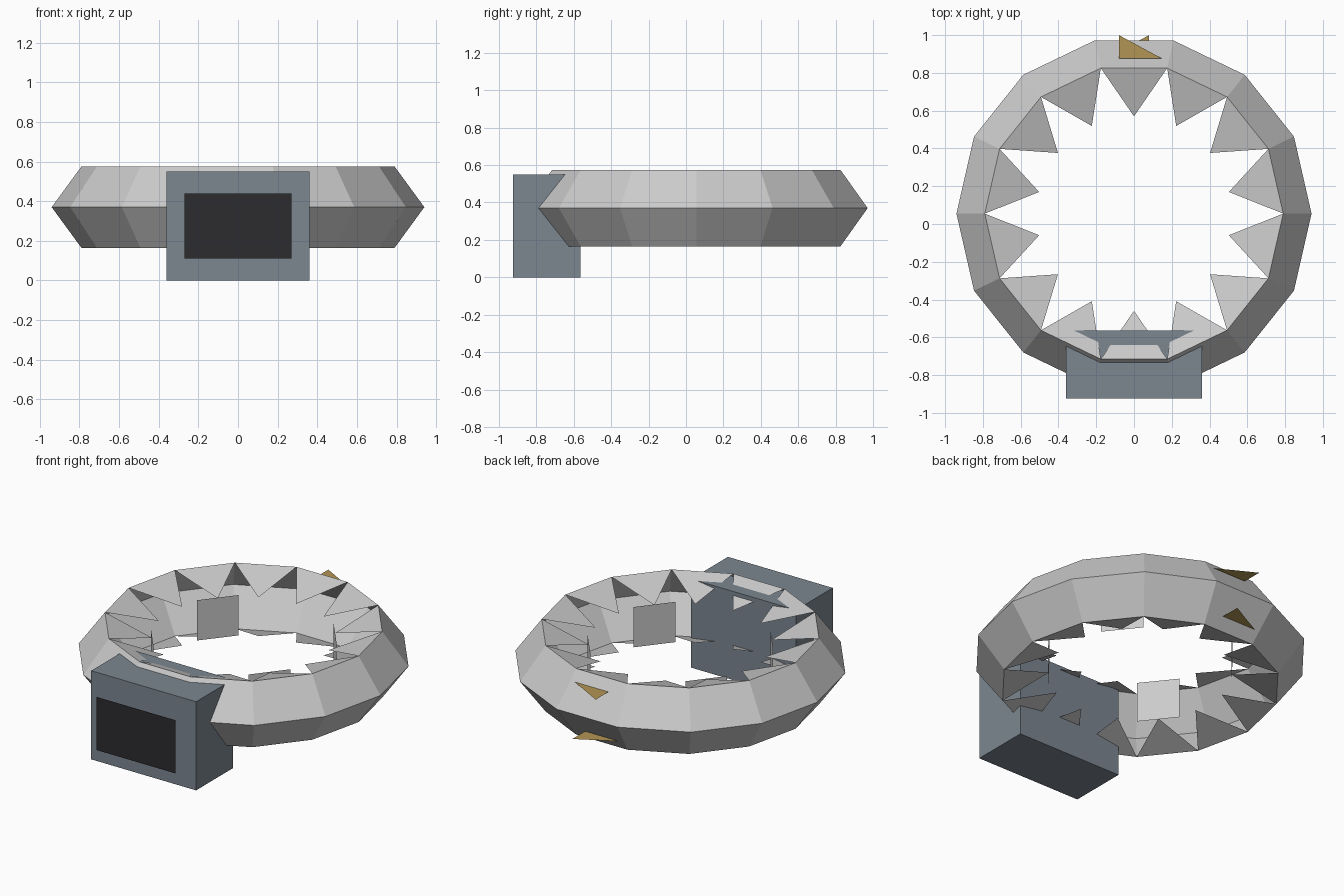
import bpy
from math import cos, sin, pi, radians

if "Cube" in bpy.data.objects:
    bpy.data.objects.remove(bpy.data.objects["Cube"])

CY, N, MID = 0.055, 14, 0.37   # ring centre in y, ring sides, ring mid height


def material(name, rgb):
    m = bpy.data.materials.new(name)
    m.diffuse_color = (*rgb, 1)
    m.use_nodes = True
    m.node_tree.nodes["Principled BSDF"].inputs["Base Color"].default_value = m.diffuse_color
    return m


def build(name, verts, faces, mat=None):
    me = bpy.data.meshes.new(name)
    me.from_pydata(verts, [], faces)
    me.update()
    ob = bpy.data.objects.new(name, me)
    bpy.context.collection.objects.link(ob)
    if mat:
        me.materials.append(mat)
    return ob


def polar(r, a, z):
    return (r * cos(a), CY + r * sin(a), z)


slate = material("slate", (0.20, 0.24, 0.28))
black = material("screen_black", (0.025, 0.025, 0.03))
gold = material("gold", (0.45, 0.30, 0.09))

# Ring shell, open on the inside
step = 2 * pi / N
profile = [(0.79, 0.165), (0.94, MID), (0.79, 0.575)]
verts = [polar(r, i * step, z) for i in range(N) for r, z in profile]
faces = []
for i in range(N):
    a, b = i * 3, (i + 1) % N * 3
    faces += [(a + k, b + k, b + k + 1, a + k + 1) for k in (0, 1)]
build("ring_shell", verts, faces)

# Triangular teeth along the upper and lower rims
for label, rim, tip in (("upper", 0.575, 0.49), ("lower", 0.165, 0.25)):
    verts, faces = [], []
    for i in range(N):
        n = len(verts)
        verts += [polar(0.79, i * step, rim), polar(0.79, (i + 1) * step, rim),
                  polar(0.515, (i + 0.5) * step, tip)]
        faces.append((n, n + 1, n + 2) if label == "upper" else (n + 2, n + 1, n))
    build(label + "_teeth", verts, faces)

# Four upright plates at the tooth tips
for k, i in enumerate((1, 5, 8, 12)):
    a = (i + 0.5) * step
    x, y, _ = polar(0.515, a, 0)
    dx, dy = -sin(a) * 0.122, cos(a) * 0.122
    lo, hi = MID - 0.125, MID + 0.125
    build(f"inner_plate_{k + 1}",
          [(x + dx, y + dy, lo), (x - dx, y - dy, lo),
           (x - dx, y - dy, hi), (x + dx, y + dy, hi)], [(0, 1, 2, 3)])

# Front box
bpy.ops.mesh.primitive_cube_add(size=1, location=(0, -0.745, 0.275))
box = bpy.context.object
box.name = "front_box"
box.scale = (0.72, 0.36, 0.55)
box.data.materials.append(slate)

# Display panel standing off the box front
build("display_panel", [(-0.27, -1, 0.11), (0.27, -1, 0.11),
                        (0.27, -1, 0.44), (-0.27, -1, 0.44)], [(0, 1, 2, 3)], black)

# Gold fins at the back, upper and lower, mirrored
for label, s, z in (("upper", 1, MID + 0.147), ("lower", -1, MID - 0.14)):
    build(label + "_fin", [(-0.08 * s, 1, z), (-0.08 * s, 0.875, z), (0.15 * s, 0.875, z)],
          [(0, 1, 2)], gold)
